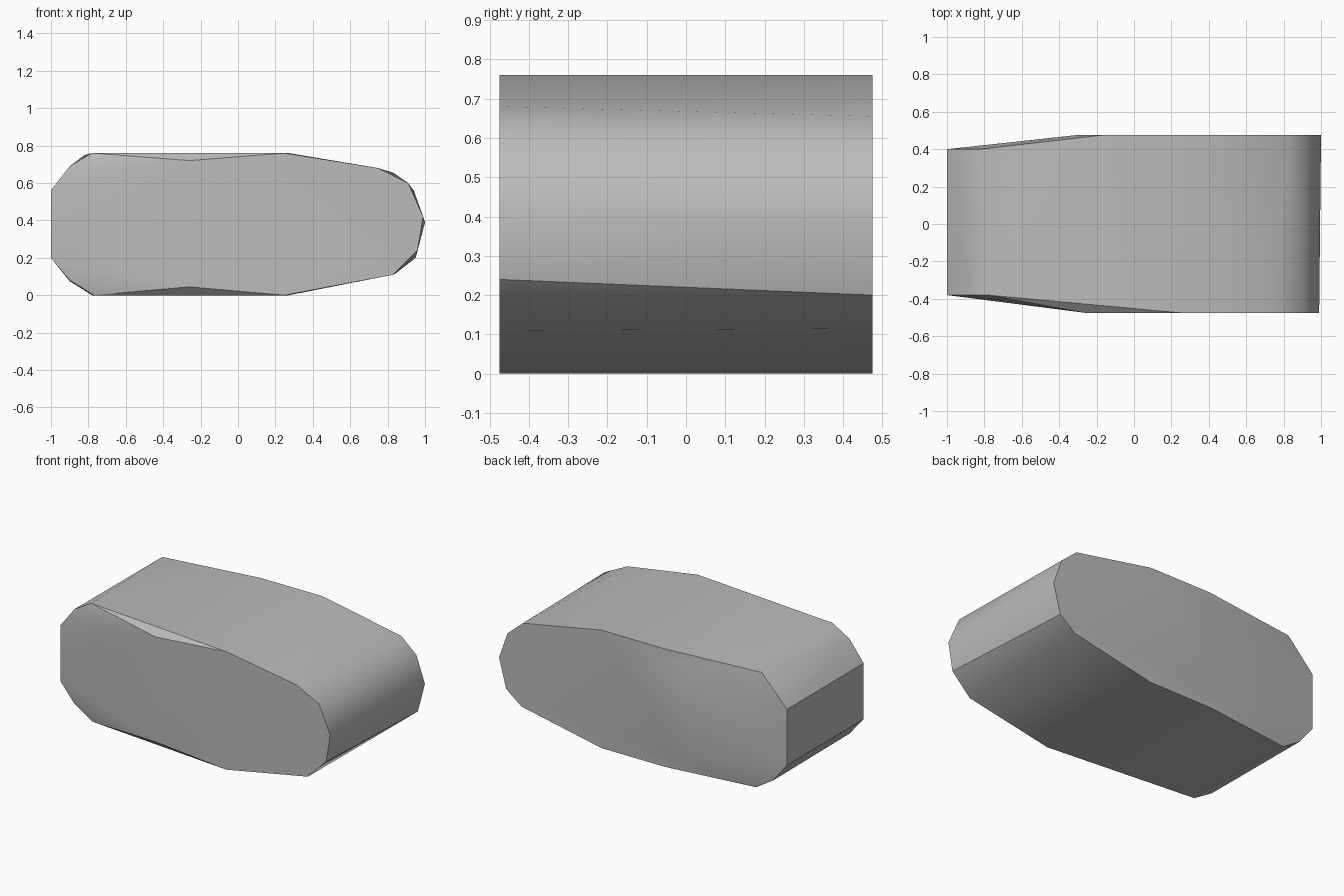
import bpy
import bmesh
import math

cube = bpy.data.objects.get("Cube")
if cube:
    bpy.data.objects.remove(cube, do_unlink=True)

DEPTH = 0.475  # half depth of the block

# Front outline (x, z): full-depth part, then the set-back left end
front_body = [(-0.26, 0.72), (0.25, 0.76), (0.75, 0.68), (0.91, 0.60), (0.99, 0.42),
              (0.96, 0.24), (0.83, 0.11), (0.25, 0), (-0.26, 0.045)]
front_end = [(-0.78, 0.76), (-0.9, 0.69), (-1, 0.56), (-1, 0.2), (-0.9, 0.08), (-0.77, 0)]

# Back outline, slightly different on each end
back_body = [(-0.17, 0.76), (0.27, 0.76), (0.83, 0.655), (0.94, 0.56), (1, 0.39),
             (0.95, 0.20), (0.84, 0.115), (0.27, 0), (-0.18, 0), (-0.31, 0.06), (-0.31, 0.70)]
back_end = [(-0.82, 0.75), (-1, 0.56), (-1, 0.2), (-0.9, 0.075), (-0.78, 0)]

# Stretch one convex skin over the four outlines
bm = bmesh.new()
for outline, y in ((front_body, -DEPTH), (front_end, -0.38),
                   (back_body, DEPTH), (back_end, 0.40)):
    for x, z in outline:
        bm.verts.new((x, y, z))
hull = bmesh.ops.convex_hull(bm, input=bm.verts[:])
loose = {g for g in hull["geom_interior"] + hull["geom_unused"]
         if isinstance(g, bmesh.types.BMVert)}
bmesh.ops.delete(bm, geom=list(loose), context="VERTS")
bmesh.ops.dissolve_limit(bm, angle_limit=math.radians(0.5),
                         verts=bm.verts[:], edges=bm.edges[:])
bmesh.ops.recalc_face_normals(bm, faces=bm.faces[:])

mesh = bpy.data.meshes.new("faceted_block")
bm.to_mesh(mesh)
bm.free()
block = bpy.data.objects.new("faceted_block", mesh)
bpy.context.collection.objects.link(block)

# Plain grey surface
grey = bpy.data.materials.new("plain_grey")
grey.use_nodes = True
colour = (0.5, 0.5, 0.5, 1)
grey.diffuse_color = colour
grey.node_tree.nodes["Principled BSDF"].inputs["Base Color"].default_value = colour
mesh.materials.append(grey)

# Soft shading between shallow facets, crisp rims
bpy.ops.object.select_all(action="DESELECT")
block.select_set(True)
bpy.context.view_layer.objects.active = block
bpy.ops.object.shade_smooth_by_angle(angle=math.radians(30))
